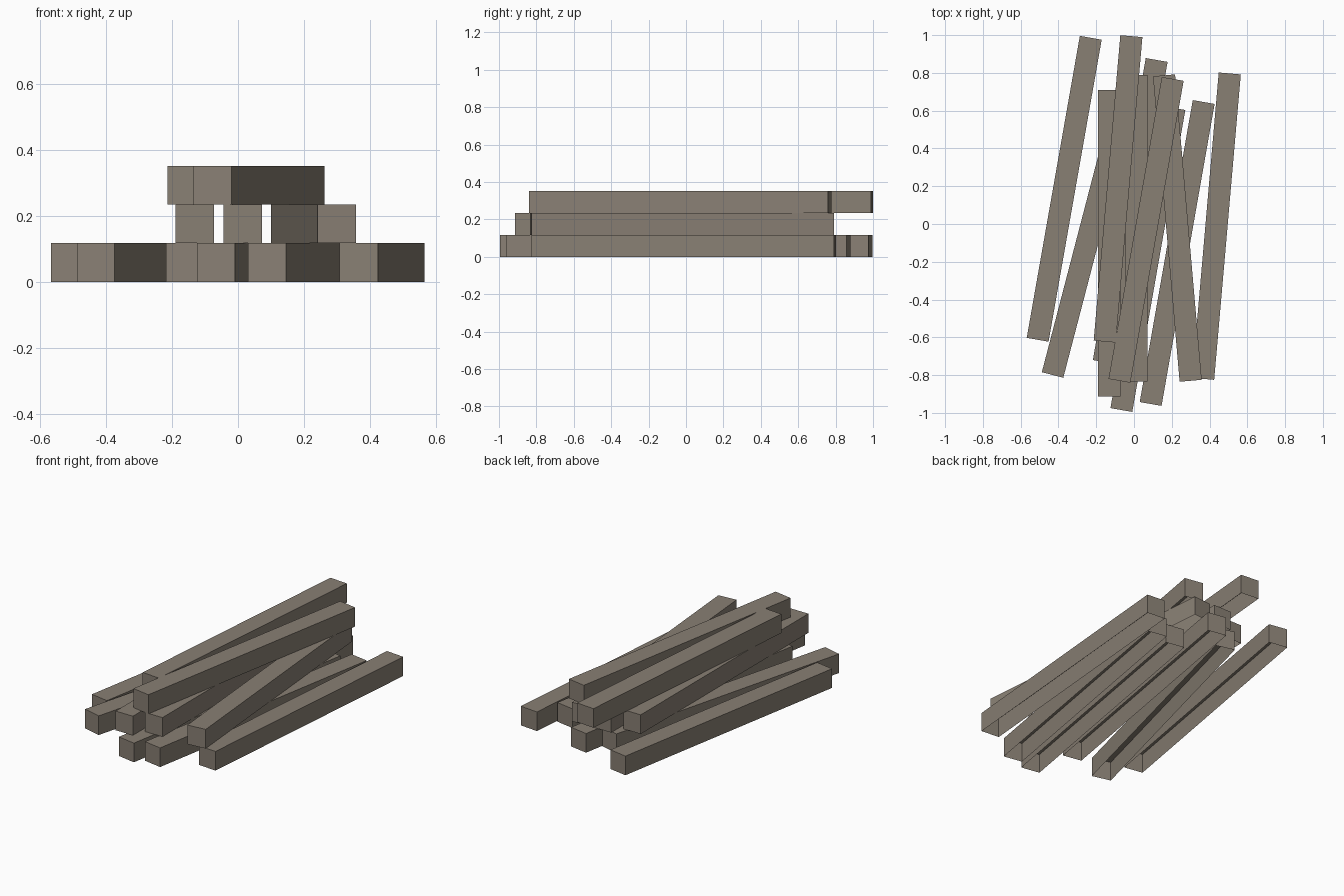
import bpy
import bmesh
from mathutils import Matrix, Vector

if "Cube" in bpy.data.objects:
    bpy.data.objects.remove(bpy.data.objects["Cube"], do_unlink=True)

LENGTH = 1.623
SIDE = 0.1173

wood = bpy.data.materials.new("weathered_wood")
wood.use_nodes = True
colour = (0.25, 0.215, 0.175, 1)
wood.diffuse_color = colour
bsdf = wood.node_tree.nodes["Principled BSDF"]
bsdf.inputs["Base Color"].default_value = colour
bsdf.inputs["Roughness"].default_value = 0.9

# One shared beam: a square shell with an open underside, resting on z = 0
beam_mesh = bpy.data.meshes.new("beam")
bm = bmesh.new()
bmesh.ops.create_cube(bm, size=1)
bm.transform(Matrix.Translation((0, 0, SIDE / 2)) @ Matrix.Diagonal((SIDE, LENGTH, SIDE, 1)))
bm.normal_update()
underside = [f for f in bm.faces if f.normal.z < -0.5]
bmesh.ops.delete(bm, geom=underside, context="FACES_ONLY")
bm.to_mesh(beam_mesh)
bm.free()
beam_mesh.materials.append(wood)


def beam(name, layer, front, back):
    """Lay a beam on a layer between the middles of its front and back ends."""
    a, b = Vector(front), Vector(back)
    run, middle = b - a, (a + b) / 2
    obj = bpy.data.objects.new(name, beam_mesh)
    obj.location = (middle.x, middle.y, layer * SIDE)
    obj.rotation_euler.z = Vector((0, 1)).angle_signed(run) * -1
    bpy.context.collection.objects.link(obj)


# Layers from the ground up: front end and back end of each beam
stack = {
    "bottom": [
        ((-0.51, -0.612), (-0.229, 0.985)),
        ((-0.431, -0.799), (-0.022, 0.771)),
        ((-0.16, -0.73), (0.12, 0.868)),
        ((-0.067, -0.985), (0.214, 0.614)),
        ((0.088, -0.953), (0.369, 0.646)),
        ((0.366, -0.82), (0.507, 0.797)),
    ],
    "middle": [
        ((-0.131, -0.914), (-0.131, 0.709)),
        ((0.014, -0.835), (0.014, 0.788)),
        ((0.3, -0.83), (0.159, 0.787)),
    ],
    "top": [
        ((-0.155, -0.622), (-0.014, 0.994)),
        ((-0.077, -0.83), (0.205, 0.768)),
    ],
}
for layer, (name, beams) in enumerate(stack.items()):
    for number, (front, back) in enumerate(beams, 1):
        beam(f"{name}_beam_{number}", layer, front, back)
